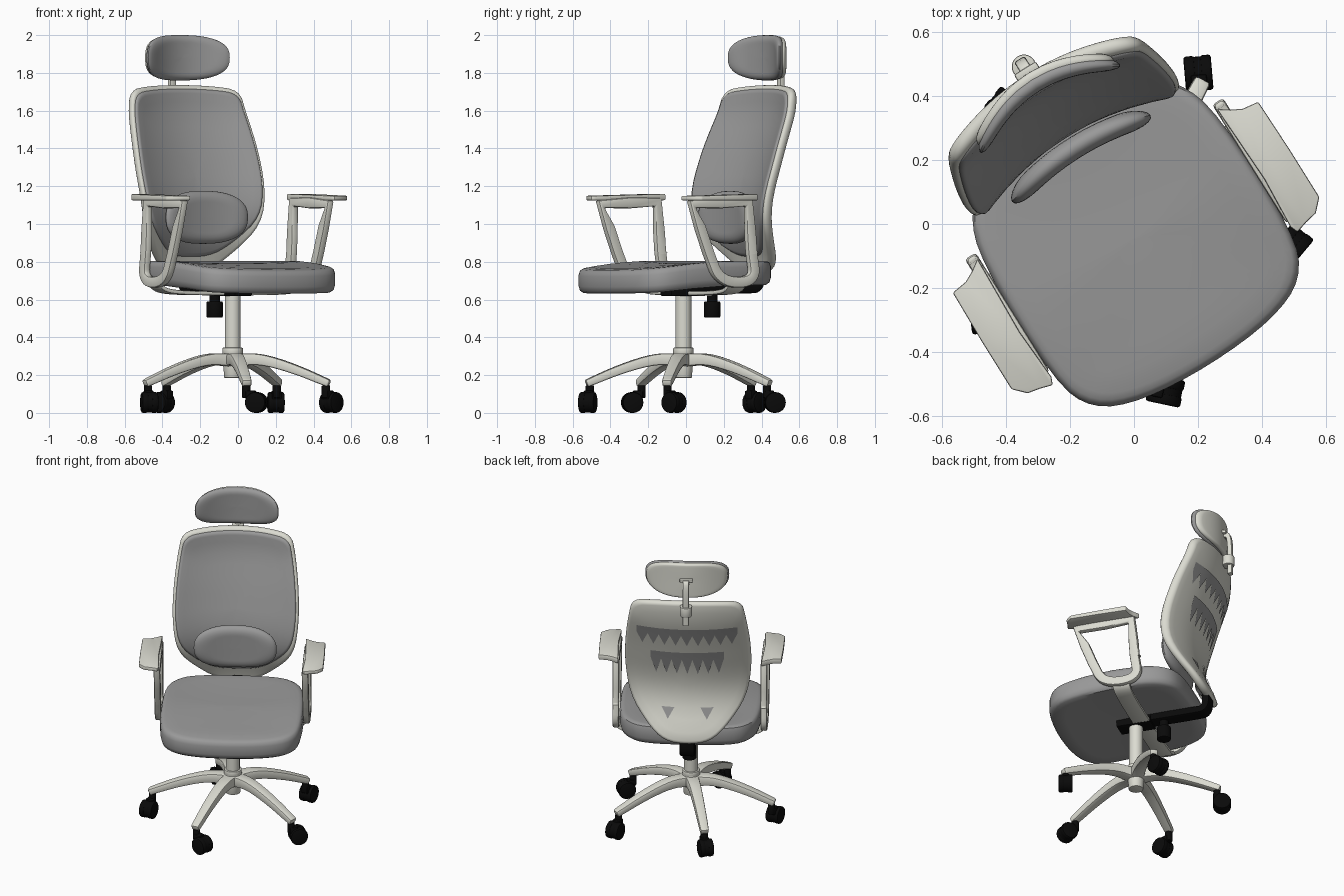
import bpy, bmesh, math
from mathutils import Matrix, Vector

if "Cube" in bpy.data.objects:
    bpy.data.objects.remove(bpy.data.objects["Cube"])

def mat(name, c):
    m = bpy.data.materials.new(name)
    m.diffuse_color = (*c, 1)
    m.use_nodes = True
    m.node_tree.nodes["Principled BSDF"].inputs["Base Color"].default_value = m.diffuse_color
    return m

GREY = mat("grey fabric", (0.32, 0.32, 0.32))
WHITE = mat("off white plastic", (0.71, 0.71, 0.64))
BLACK = mat("black plastic", (0.003, 0.003, 0.003))

# the chair is turned 32 degrees about its column
PIVOT = Matrix.Translation((-0.028, -0.014, 0))
CHAIR = PIVOT @ Matrix.Rotation(math.radians(32), 4, 'Z')
T = Matrix.Translation

def finish(bm, name, material, M=CHAIR, bevel=0, angle=40):
    bmesh.ops.recalc_face_normals(bm, faces=bm.faces)
    if bevel:
        es = [e for e in bm.edges if len(e.link_faces) == 2 and e.calc_face_angle(0) > 0.7]
        bmesh.ops.bevel(bm, geom=es, offset=bevel, segments=2, affect='EDGES', profile=0.5)
    me = bpy.data.meshes.new(name)
    bm.to_mesh(me)
    bm.free()
    me.materials.append(material)
    me.shade_smooth()
    me.set_sharp_from_angle(angle=math.radians(angle))
    ob = bpy.data.objects.new(name, me)
    bpy.context.collection.objects.link(ob)
    ob.matrix_world = M
    return ob

def chaikin(pts, n=2, closed=True):
    for _ in range(n):
        out = [] if closed else [pts[0]]
        for i in range(len(pts) if closed else len(pts) - 1):
            a, b = Vector(pts[i]), Vector(pts[(i + 1) % len(pts)])
            out += [a * .75 + b * .25, a * .25 + b * .75]
        pts = out if closed else out + [pts[-1]]
    return [tuple(p) for p in pts]

def mirrored(half):
    return half + [(-x, y) for x, y in reversed(half) if x > 1e-6]

def shell(name, outline, centre, rings, fn, material):
    """Rings of a scaled outline; fn maps (u, v, t) to a point."""
    bm = bmesh.new()
    cu, cv = centre
    prev = None
    for s, t in rings:
        cur = [bm.verts.new(fn(cu + (u - cu) * s, cv + (v - cv) * s, t)) for u, v in outline]
        if prev:
            for i in range(len(cur)):
                j = (i + 1) % len(cur)
                bm.faces.new((prev[i], prev[j], cur[j], cur[i]))
        else:
            bm.faces.new(cur)
        prev = cur
    bm.faces.new(prev)
    return finish(bm, name, material)

def sweep(name, path, w, h, material, M=CHAIR, closed=False, w2=None, h2=None, bevel=0.007):
    """Box section (w along x, h in plane) along a path in the y-z plane."""
    bm = bmesh.new()
    n, secs = len(path), []
    for i, p in enumerate(path):
        a = path[i - 1] if closed or i else p
        b = path[(i + 1) % n] if closed or i < n - 1 else p
        d = (Vector(b) - Vector(a)).normalized()
        f = i / (n - 1)
        ww = (w + ((w2 or w) - w) * f) / 2
        hh = (h + ((h2 or h) - h) * f) / 2
        secs.append([bm.verts.new((sx * ww, p[0] - d.y * sz * hh, p[1] + d.x * sz * hh))
                     for sx, sz in ((-1, -1), (1, -1), (1, 1), (-1, 1))])
    for i in range(n if closed else n - 1):
        a, b = secs[i], secs[(i + 1) % n]
        for k in range(4):
            bm.faces.new((a[k], a[(k + 1) % 4], b[(k + 1) % 4], b[k]))
    if not closed:
        bm.faces.new(secs[0])
        bm.faces.new(secs[-1])
    return finish(bm, name, material, M, bevel)

def cyl(name, r, z0, z1, material, M, r2=None, bevel=0):
    bm = bmesh.new()
    bmesh.ops.create_cone(bm, cap_ends=True, segments=28, radius1=r, radius2=r2 or r,
                          depth=z1 - z0, matrix=T((0, 0, (z0 + z1) / 2)))
    return finish(bm, name, material, M, bevel)

def box(name, c, size, material, M=CHAIR, bevel=0.006):
    bm = bmesh.new()
    bmesh.ops.create_cube(bm, size=1, matrix=T(c) @ Matrix.Diagonal((*size, 1)))
    return finish(bm, name, material, M, bevel)

def lerp(table, z):
    if z <= table[0][0]:
        return table[0][1]
    for (a, p), (b, q) in zip(table, table[1:]):
        if z <= b:
            return p + (q - p) * (z - a) / (b - a)
    return table[-1][1]

def pad_rings(t0, t1, r=.04):
    """Flat middle with a half-round edge of relative width r."""
    inner = [(1 - r) * k for k in (.9, .75, .6, .45, .3, .15, .01)]
    m, d = (t0 + t1) / 2, (t1 - t0) / 2
    arc = [math.radians(a) for a in range(-90, 91, 18)]
    return ([(s, t0) for s in reversed(inner)]
            + [(1 - r + r * math.cos(a), m + d * math.sin(a)) for a in arc] + [(s, t1) for s in inner])

# seat cushion with a lowered front edge
seat_line = chaikin(mirrored([(0, -.503), (.24, -.485), (.385, -.425), (.44, -.29),
                              (.437, .15), (.385, .30), (.28, .375), (0, .39)]))
def seat_fn(x, y, t):
    bottom = lerp([(-.5, .63), (-.4, .637), (-.2, .658), (0, .672), (.4, .68)], y)
    top = lerp([(-.5, .752), (-.4, .767), (-.2, .79), (-.05, .803), (.4, .808)], y)
    top -= .012 * max(0, 1 - (x / .4) ** 2) * max(0, 1 - (y / .4) ** 2)
    return (x, y, bottom + (top - bottom) * t)
shell("seat", seat_line, (0, -.04),
      [(.01, 0), (.5, 0), (.8, 0), (.95, 0), (.985, .1), (1, .3), (1, .75), (.985, .92), (.96, .98), (.92, 1)]
      + [(s, 1) for s in (.8, .65, .5, .35, .2, .01)], seat_fn, GREY)

# curved backrest: rear shell and front cushion
DEPTH = [(.74, .50), (.8, .492), (.9, .44), (1.0, .408), (1.1, .406), (1.2, .427),
         (1.4, .49), (1.6, .561), (1.73, .573)]
def back_fn(x, z, t):
    y = sum(lerp(DEPTH, z + d) for d in (-.04, -.02, 0, .02, .04)) / 5
    return (x, y - .6 * x * x + t, z)
back_line = chaikin(mirrored([(0, .735), (.14, .75), (.25, .845), (.36, .99), (.39, 1.2),
                              (.385, 1.4), (.36, 1.6), (.335, 1.71), (.2, 1.73), (0, 1.737)]))
shell("back_shell", back_line, (0, 1.25), pad_rings(-.055, 0, .05), back_fn, WHITE)
shell("back_cushion", [(x * .955, 1.25 + (z - 1.25) * (.96 if z > 1.25 else .83)) for x, z in back_line],
      (0, 1.25), pad_rings(-.07, -.03, .05), back_fn, GREY)

# toothed grey slots on the rear of the shell
def slots(name, half, n, z0, z1, z2):
    bm = bmesh.new()
    w = 2 * half / n
    P = lambda x, z: bm.verts.new(back_fn(x, z, .006))
    for i in range(n):
        x = -half + i * w
        zm = (z0 + z1) / 2
        bm.faces.new([P(x, z0), P(x + w, z0), P(x + w, zm), P(x, zm)])
        bm.faces.new([P(x, zm), P(x + w, zm), P(x + w, z1), P(x, z1)])
        bm.faces.new([P(x, z1), P(x + w, z1), P(x + w / 2, z2)])
    bmesh.ops.remove_doubles(bm, verts=bm.verts, dist=1e-5)
    finish(bm, name, GREY)
slots("upper_slot", .31, 9, 1.54, 1.49, 1.41)
slots("lower_slot", .225, 7, 1.355, 1.30, 1.19)
for s in (-1, 1):
    bm = bmesh.new()
    bm.faces.new([bm.verts.new(back_fn(s * x, z, .007)) for x, z in ((.08, .96), (.16, .96), (.12, .89))])
    finish(bm, "base_slot", GREY)

def superellipse(rx, rz, cz, e, n=48):
    f = lambda v: math.copysign(abs(v) ** (2 / e), v)
    return [(rx * f(math.cos(a)), cz + rz * f(math.sin(a))) for a in (2 * math.pi * i / n for i in range(n))]

# lumbar pad
shell("lumbar_pad", superellipse(.255, .14, 1.035, 2.5), (0, 1.035), pad_rings(0, .07, .35),
      lambda x, z, t: (x, .262 + t - .6 * x * x, z), GREY)

# headrest, its rear cover and bracket
head_fn = lambda x, z, t: (x, .505 + t - 1.35 * x * x, z)
head_line = superellipse(.258, .12, 1.88, 2.7)
shell("headrest", head_line, (0, 1.88), pad_rings(0, .055, .28), head_fn, GREY)
shell("headrest_cover", [(x * .97, 1.88 + (z - 1.88) * .96) for x, z in head_line], (0, 1.88),
      pad_rings(.03, .066, .1), head_fn, WHITE)
sweep("headrest_post", chaikin([(.56, 1.88), (.608, 1.88), (.608, 1.6)], 3, False), .038, .03, WHITE)
box("headrest_crossbar", (0, .575, 1.89), (.08, .03, .022), WHITE)
cyl("headrest_collar", .038, 1.66, 1.725, WHITE, CHAIR @ T((0, .595, 0)), bevel=.005)

# armrests: trapezoid loop and flared pad
loop = [(-.235, 1.104), (-.05, 1.112), (.12, 1.116), (.133, .95)] + chaikin(
    [(.14, .85), (.165, .692), (-.06, .692), (-.13, .85)], 3, False) + [(-.18, .98)]
pad = [(.44, .165), (.475, .14), (.51, .122), (.562, .115), (.566, -.06), (.566, -.238),
       (.53, -.275), (.49, -.283), (.45, -.295), (.44, -.27), (.45, -.1)]
for s in (-1, 1):
    sweep("arm_loop", loop, .04, .058, WHITE, CHAIR @ T((s * .455, 0, 0)), closed=True, bevel=.01)
    bm = bmesh.new()
    f = bm.faces.new([bm.verts.new((s * x, y, 1.125)) for x, y in pad])
    g = bmesh.ops.extrude_face_region(bm, geom=[f])
    for v in g["geom"]:
        if isinstance(v, bmesh.types.BMVert):
            v.co.z = 1.156 + .025 * v.co.y
    finish(bm, "arm_pad", WHITE, bevel=.006)

# strap joining both arms under the seat
half = [(-.46, .71), (-.44, .655), (-.33, .635), (0, .633)]
sweep("arm_strap", chaikin(half + [(-y, z) for y, z in reversed(half[:-1])], 2, False), .11, .022, WHITE,
      CHAIR @ T((0, .05, 0)) @ Matrix.Rotation(-math.pi / 2, 4, 'Z'))

# tilt mechanism, back bar and knob
box("mechanism", (0, 0, .642), (.11, .22, .045), BLACK)
sweep("back_bar", chaikin([(-.08, .656), (.38, .656), (.46, .66), (.462, .78)], 3, False), .095, .048, BLACK, bevel=.012)
knob = CHAIR @ T((0, .18, 0))
cyl("tilt_knob", .043, .505, .59, BLACK, knob, bevel=.005)
cyl("knob_stem", .028, .58, .64, BLACK, knob)

# column and hub
cyl("column", .042, .32, .66, WHITE, PIVOT)
cyl("column_collar", .054, .31, .345, WHITE, PIVOT, bevel=.004)
cyl("hub", .045, .185, .32, WHITE, PIVOT, r2=.055, bevel=.004)

# five legs with swivelled twin-wheel casters
for k, (turn, off) in enumerate(((95, .042), (140, .03), (278, .05), (-12, .055), (50, .045))):
    ang = math.radians(62.3 + 72 * k)
    leg = PIVOT @ Matrix.Rotation(ang - math.pi / 2, 4, 'Z')
    sweep("leg", chaikin([(.03, .28), (.15, .287), (.33, .235), (.52, .155)], 2, False), .085, .07, WHITE,
          leg, w2=.05, h2=.038, bevel=.01)
    stem = PIVOT @ T((.5 * math.cos(ang), .5 * math.sin(ang), 0))
    cyl("caster_stem", .022, .08, .145, BLACK, stem, bevel=.003)
    cast = stem @ Matrix.Rotation(math.radians(turn), 4, 'Z') @ T((off, 0, .055))
    axle = cast @ Matrix.Rotation(math.pi / 2, 4, 'X')
    for s in (-1, 1):
        cyl("caster_wheel", .055, s * .026 - .017, s * .026 + .017, BLACK, axle, bevel=.008)
    cyl("caster_hood", .052, -.012, .012, BLACK, axle)
    box("caster_neck", (-.03, 0, .04), (.05, .05, .045), BLACK, cast)
